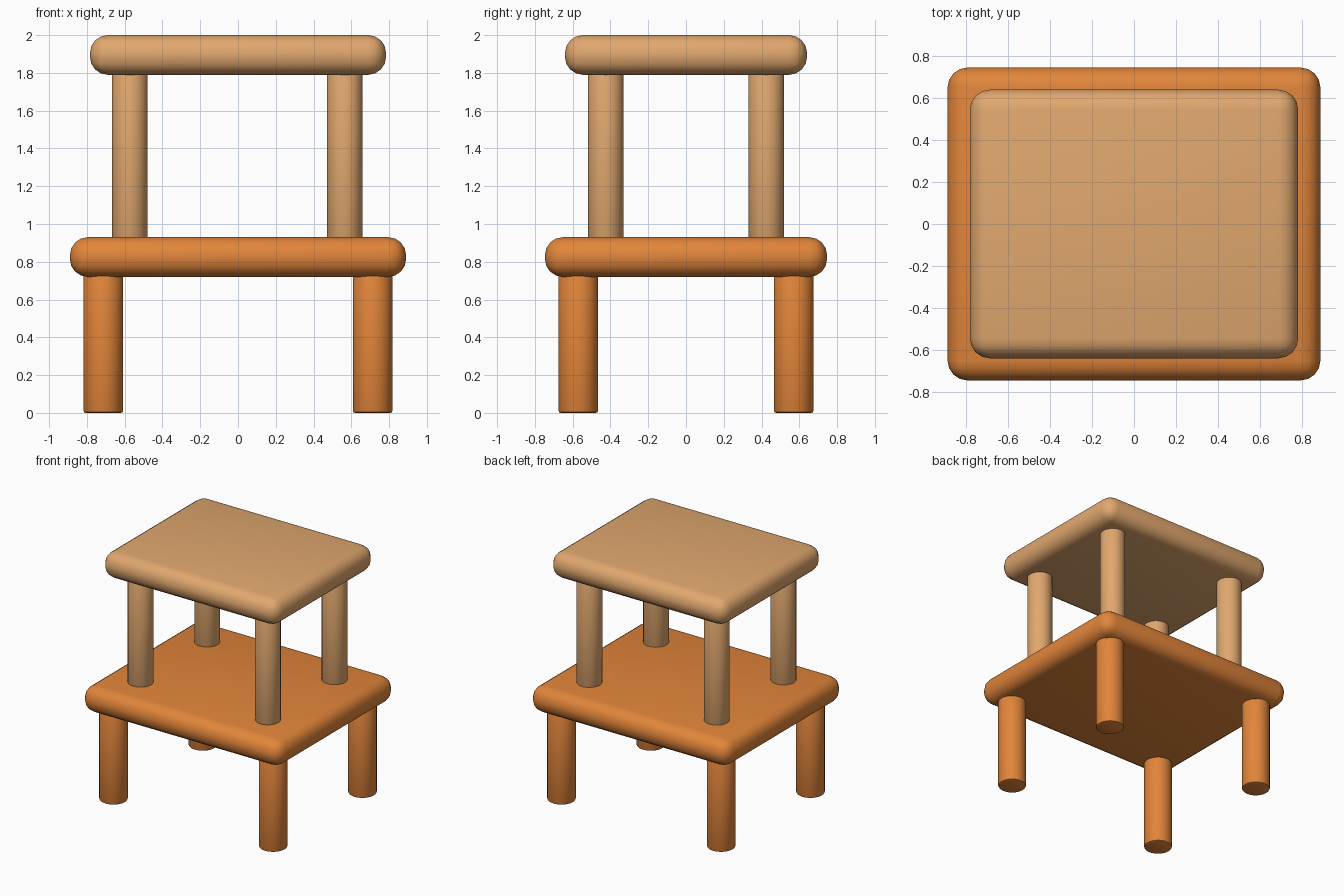
import bpy, bmesh, math

if "Cube" in bpy.data.objects:
    bpy.data.objects.remove(bpy.data.objects["Cube"])


def material(name, rgb):
    m = bpy.data.materials.new(name)
    m.diffuse_color = (*rgb, 1)
    m.use_nodes = True
    m.node_tree.nodes["Principled BSDF"].inputs["Base Color"].default_value = m.diffuse_color
    return m


orange = material("orange wood", (0.76, 0.235, 0.042))
tan = material("tan wood", (0.75, 0.39, 0.157))


def finish(name, bm, mat):
    mesh = bpy.data.meshes.new(name)
    bm.to_mesh(mesh)
    bm.free()
    ob = bpy.data.objects.new(name, mesh)
    bpy.context.collection.objects.link(ob)
    mesh.materials.append(mat)
    bpy.ops.object.select_all(action='DESELECT')
    ob.select_set(True)
    bpy.context.view_layer.objects.active = ob
    bpy.ops.object.shade_smooth_by_angle(angle=math.radians(35))
    return ob


# Rounded rectangular board
def slab(name, hx, hy, z0, z1, mat):
    bm = bmesh.new()
    bmesh.ops.create_cube(bm, size=1)
    for v in bm.verts:
        v.co = (v.co.x * 2 * hx, v.co.y * 2 * hy,
                z0 if v.co.z < 0 else z1)
    bmesh.ops.bevel(bm, geom=bm.edges[:], offset=0.095, segments=4,
                    profile=0.5, affect='EDGES')
    return finish(name, bm, mat)


# Round leg with softened rims
def leg(name, x, y, r, z0, z1, mat):
    bm = bmesh.new()
    bmesh.ops.create_cone(bm, cap_ends=True, segments=32,
                          radius1=r, radius2=r, depth=z1 - z0)
    rims = [e for e in bm.edges if abs(e.verts[0].co.z - e.verts[1].co.z) < 1e-4]
    bmesh.ops.bevel(bm, geom=rims, offset=0.012, segments=2,
                    profile=0.5, affect='EDGES')
    bmesh.ops.translate(bm, verts=bm.verts, vec=(x, y, (z0 + z1) / 2))
    return finish(name, bm, mat)


slab("lower_board", 0.89, 0.747, 0.72, 0.93, orange)
slab("upper_board", 0.784, 0.641, 1.79, 2.0, tan)

for sx, side in ((-1, "left"), (1, "right")):
    for sy, end in ((-1, "front"), (1, "back")):
        leg(f"lower_leg_{end}_{side}", sx * 0.713, sy * 0.57, 0.105, 0.0, 0.735, orange)
        leg(f"upper_leg_{end}_{side}", sx * 0.569 - 0.004, sy * 0.425, 0.094, 0.915, 1.805, tan)
